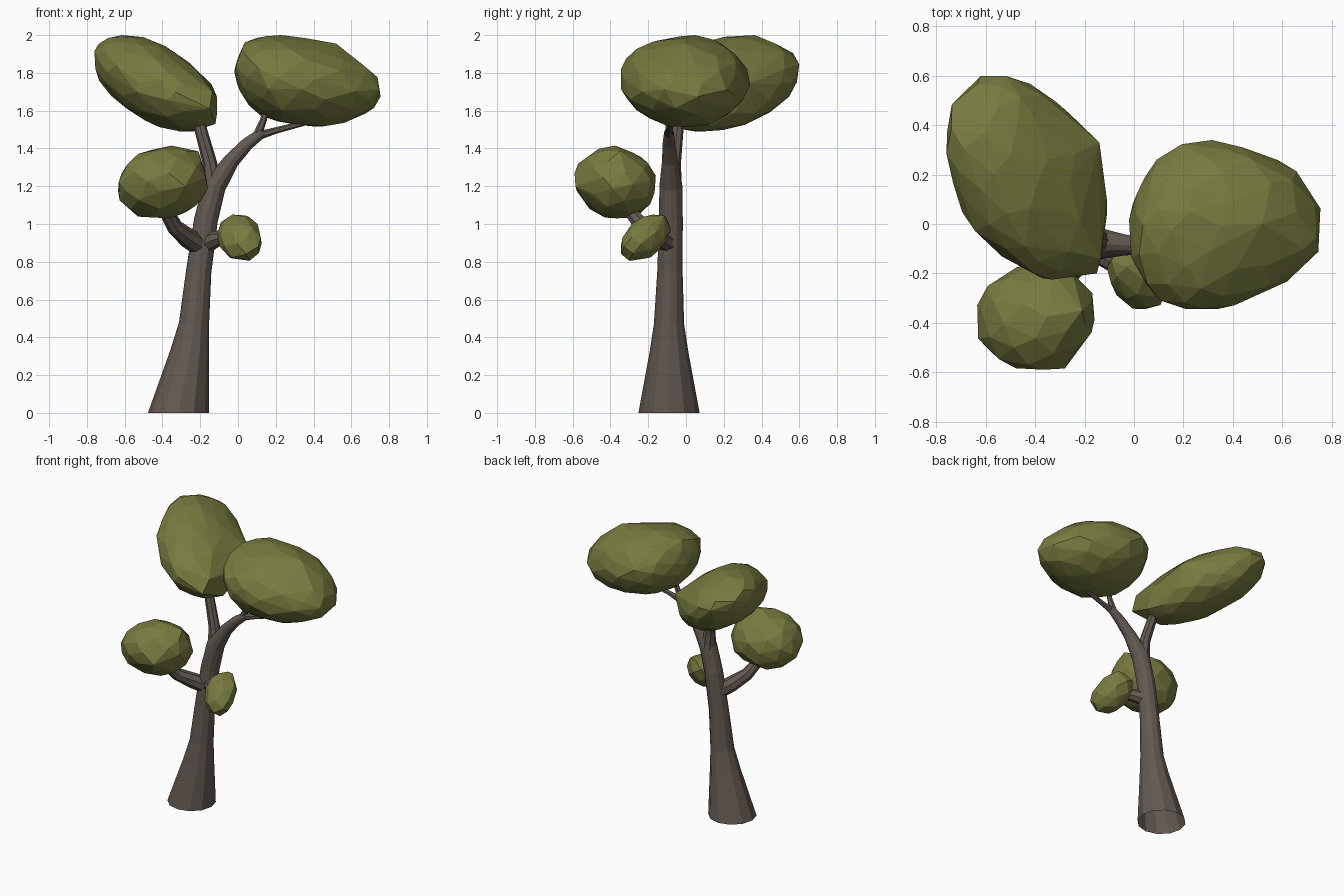
import bpy, bmesh, math, random
from mathutils import Vector, Matrix

if "Cube" in bpy.data.objects:
    bpy.data.objects.remove(bpy.data.objects["Cube"])


def material(name, rgb):
    m = bpy.data.materials.new(name)
    m.diffuse_color = (*rgb, 1)
    m.use_nodes = True
    m.node_tree.nodes["Principled BSDF"].inputs["Base Color"].default_value = m.diffuse_color
    return m


bark = material("bark", (0.125, 0.1, 0.083))
leaf = material("leaf", (0.19, 0.2, 0.05))


def finish(name, bm, mat):
    bmesh.ops.recalc_face_normals(bm, faces=bm.faces)
    me = bpy.data.meshes.new(name)
    bm.to_mesh(me)
    bm.free()
    me.materials.append(mat)
    ob = bpy.data.objects.new(name, me)
    bpy.context.collection.objects.link(ob)
    return ob


def limb(name, path, sides=9, level_start=False):
    """Tapered tube through (x, y, z, radius) stations."""
    bm = bmesh.new()
    pts = [Vector(p[:3]) for p in path]
    rings = []
    for i, p in enumerate(pts):
        t = pts[min(i + 1, len(pts) - 1)] - pts[max(i - 1, 0)]
        if i == 0 and level_start:
            t = Vector((0, 0, 1))
        t.normalize()
        v = (Vector((0, 1, 0)) - t * t.y).normalized()
        u = v.cross(t)
        r = path[i][3]
        rings.append([bm.verts.new(p + (u * math.cos(a) + v * math.sin(a)) * r)
                      for a in (2 * math.pi * k / sides for k in range(sides))])
    for a, b in zip(rings, rings[1:]):
        for k in range(sides):
            j = (k + 1) % sides
            bm.faces.new((a[k], a[j], b[j], b[k]))
    return finish(name, bm, bark)


def foliage(name, lo, hi, xy, xz, yz, n, seed, egg=(0, 0, 0), extra=()):
    """Faceted hull of a leaning ellipsoid filling the box lo..hi;
    xy, xz, yz give the lean, egg moves the widest part."""
    rnd = random.Random(seed)
    lo, hi = Vector(lo), Vector(hi)
    # triangular factor of the lean matrix
    b = math.sqrt(1 - xy * xy)
    c = (yz - xy * xz) / b
    L = Matrix(((1, 0, 0), (xy, b, 0), (xz, c, math.sqrt(1 - xz * xz - c * c))))
    egg = Vector(egg)
    pts = []
    for i in range(n):
        z = 1 - 2 * (i + 0.5) / n
        a = i * 2.39996 + rnd.uniform(-0.12, 0.12)
        r = math.sqrt(1 - z * z)
        d = Vector((r * math.cos(a), r * math.sin(a), z))
        p = L @ (d * rnd.uniform(0.97, 1.03))
        if egg.length:
            p += egg * (1 - p.dot(egg.normalized()) ** 2)
        pts.append(p)
    # stretch to the exact box
    mn = [min(p[k] for p in pts) for k in range(3)]
    mx = [max(p[k] for p in pts) for k in range(3)]
    bm = bmesh.new()
    for p in pts:
        bm.verts.new([lo[k] + (hi[k] - lo[k]) * (p[k] - mn[k]) / (mx[k] - mn[k]) for k in range(3)])
    for p in extra:
        bm.verts.new(p)
    bmesh.ops.convex_hull(bm, input=bm.verts)
    bmesh.ops.delete(bm, geom=[v for v in bm.verts if not v.link_faces], context='VERTS')
    return finish(name, bm, leaf)


# trunk, curving into the right-hand bough
limb("trunk", [(-0.315, -0.09, 0, 0.162), (-0.255, -0.09, 0.32, 0.103),
               (-0.233, -0.09, 0.47, 0.08), (-0.208, -0.085, 0.75, 0.067),
               (-0.17, -0.08, 1.02, 0.063), (-0.125, -0.08, 1.2, 0.061),
               (-0.035, -0.085, 1.335, 0.042), (0.05, -0.09, 1.425, 0.034),
               (0.13, -0.09, 1.485, 0.026)], 12, level_start=True)
# boughs and twigs
limb("left_bough", [(-0.13, -0.075, 1.18, 0.055), (-0.148, -0.065, 1.32, 0.038),
                    (-0.2, -0.045, 1.51, 0.033), (-0.25, 0, 1.63, 0.025)], 8)
limb("upper_twig", [(0.1, -0.09, 1.465, 0.024), (0.135, -0.09, 1.55, 0.018),
                    (0.16, -0.08, 1.66, 0.015)], 6)
limb("outer_twig", [(0.1, -0.09, 1.465, 0.024), (0.2, -0.09, 1.495, 0.017),
                    (0.45, -0.07, 1.56, 0.012)], 6)
limb("lower_left_bough", [(-0.18, -0.07, 0.87, 0.055), (-0.265, -0.15, 0.925, 0.053),
                          (-0.335, -0.23, 0.985, 0.043), (-0.4, -0.32, 1.1, 0.034)], 8)
limb("lower_right_stub", [(-0.195, -0.07, 0.88, 0.055), (-0.12, -0.13, 0.92, 0.045),
                          (-0.04, -0.19, 0.94, 0.032)], 8)

# leaf clumps
foliage("right_foliage", (-0.02, -0.345, 1.515), (0.755, 0.34, 2.0),
        0.04, -0.24, 0.0, 100, 3, egg=(-0.2, 0, 0), extra=[(0.52, 0.0, 1.955)])
foliage("left_foliage", (-0.76, -0.225, 1.49), (-0.11, 0.6, 2.0),
        -0.33, -0.5, 0.27, 100, 5,
        extra=[(-0.14, 0.33, 1.74), (-0.15, -0.2, 1.61), (-0.12, 0.0, 1.53),
               (-0.11, 0.1, 1.67), (-0.135, -0.14, 1.7)])
foliage("lower_left_foliage", (-0.635, -0.59, 1.03), (-0.16, -0.16, 1.415),
        0.05, 0.08, -0.1, 56, 8, extra=[(-0.28, -0.585, 1.2), (-0.21, -0.35, 1.385)])
foliage("small_foliage", (-0.11, -0.345, 0.805), (0.125, -0.08, 1.05),
        -0.25, -0.1, 0.4, 36, 11, extra=[(0.11, -0.3, 0.86), (0.04, -0.12, 1.045)])
